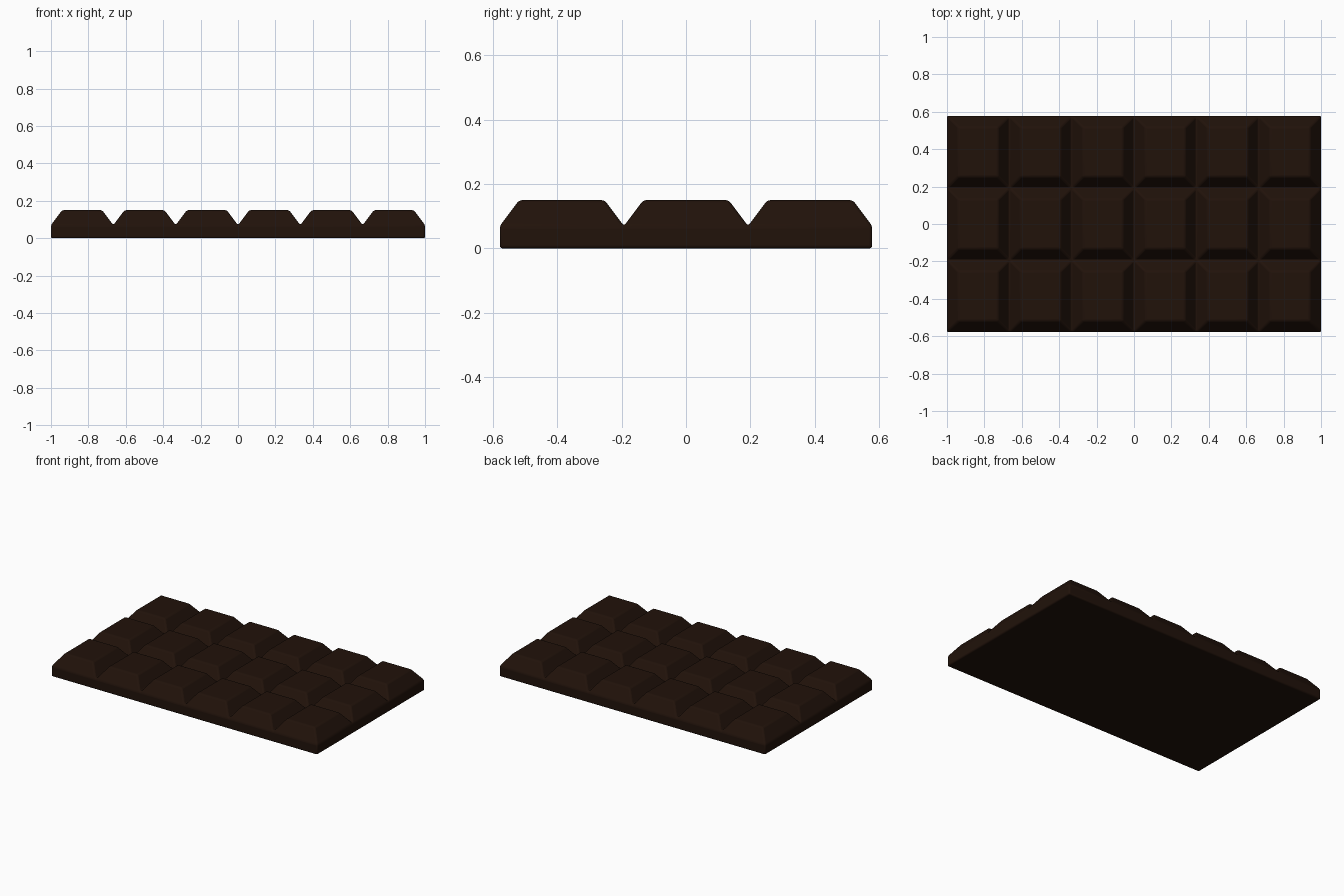
import bpy, bmesh, math
from mathutils import Vector

if "Cube" in bpy.data.objects:
    bpy.data.objects.remove(bpy.data.objects["Cube"])

COLS, ROWS = 6, 3
HALF_X, HALF_Y = 1.0, 0.578
GROOVE_Z, TOP_Z, SLOPE = 0.07, 0.15, 0.06

bm = bmesh.new()

# groove-level grid, one cell per chocolate piece
bmesh.ops.create_grid(bm, x_segments=COLS, y_segments=ROWS, size=1)
for v in bm.verts:
    v.co = Vector((v.co.x * HALF_X, v.co.y * HALF_Y, GROOVE_Z))
cells = bm.faces[:]
rim = [e for e in bm.edges if e.is_boundary]

# slab sides and flat underside
ext = bmesh.ops.extrude_edge_only(bm, edges=rim)["geom"]
low = [v for v in ext if isinstance(v, bmesh.types.BMVert)]
for v in low:
    v.co.z = 0
low.sort(key=lambda v: math.atan2(v.co.y, v.co.x))
bm.faces.new(low)


# raised piece with sloping sides on one cell
def raise_piece(cell):
    outer = cell.verts[:]
    mid = cell.calc_center_median()
    inner = []
    for v in outer:
        d = v.co - mid
        inner.append(bm.verts.new((v.co.x - math.copysign(SLOPE, d.x),
                                   v.co.y - math.copysign(SLOPE, d.y), TOP_Z)))
    bm.faces.remove(cell)
    bm.faces.new(inner)
    for i in range(4):
        j = (i + 1) % 4
        bm.faces.new((outer[i], outer[j], inner[j], inner[i]))


for cell in cells:
    raise_piece(cell)
bmesh.ops.recalc_face_normals(bm, faces=bm.faces[:])

mesh = bpy.data.meshes.new("chocolate_bar")
bm.to_mesh(mesh)
bm.free()
bar = bpy.data.objects.new("chocolate_bar", mesh)
bpy.context.collection.objects.link(bar)

# softened edges
bevel = bar.modifiers.new("soft_edges", "BEVEL")
bevel.width = 0.009
bevel.segments = 3
bevel.limit_method = "ANGLE"
bevel.angle_limit = math.radians(25)

# dark chocolate
mat = bpy.data.materials.new("dark_chocolate")
mat.diffuse_color = (0.015, 0.006, 0.003, 1)
mat.use_nodes = True
mat.node_tree.nodes["Principled BSDF"].inputs["Base Color"].default_value = mat.diffuse_color
mesh.materials.append(mat)

bpy.context.view_layer.objects.active = bar
bar.select_set(True)
bpy.ops.object.shade_smooth_by_angle(angle=math.radians(35))
